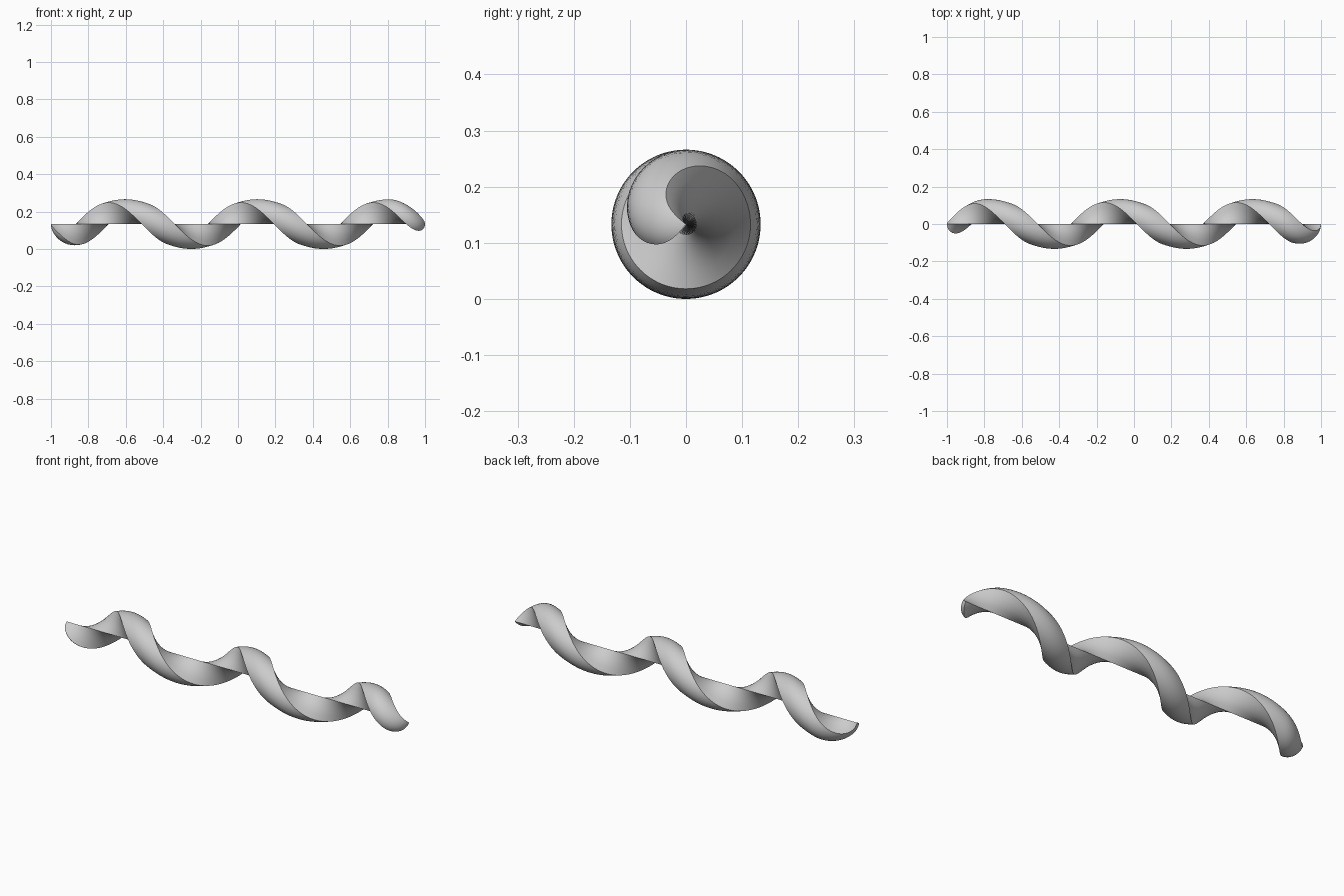
import bpy
import bmesh
import math

cube = bpy.data.objects.get("Cube")
if cube:
    bpy.data.objects.remove(cube)

AXIS_Z = 0.133      # height of the straight inner edge
R_MID = 0.133       # radius at the middle of the bulged face
R_EDGE = 0.115      # radius of the two spiral edges
PITCH = 0.707       # length of one full turn
TIP = 0.2           # length of each rounded tip
ARC_STEPS, WALL_STEPS, TIP_STEPS, BODY_STEPS = 16, 4, 24, 200


def wedge_section():
    """Right-angled wedge with its corner on the axis and a bulged outer side."""
    k = R_EDGE * math.sqrt(0.5)
    centre = (R_MID ** 2 - 2 * k * k) / (2 * (R_MID - k))
    radius = R_MID - centre
    half = math.atan2(k, k - centre)
    arc = []
    for i in range(ARC_STEPS + 1):
        a = half * (2 * i / ARC_STEPS - 1)
        arc.append((centre + radius * math.cos(a), radius * math.sin(a)))
    rise = [(k * i / WALL_STEPS, -k * i / WALL_STEPS) for i in range(WALL_STEPS)]
    back = [(u, -v) for u, v in reversed(rise[1:])]
    return rise + arc + back


def stations():
    """Positions along x with the section scale, rounded off at both tips."""
    angles = [math.pi / 2 * (i + 0.4) / (TIP_STEPS + 0.4) for i in range(TIP_STEPS)]
    tip = [(TIP * (1 - math.cos(a)), math.sin(a)) for a in angles]
    length = 2 - 2 * TIP
    body = [(-1 + TIP + length * i / BODY_STEPS, 1) for i in range(BODY_STEPS + 1)]
    return ([(-1 + d, s) for d, s in tip] + body
            + [(1 - d, s) for d, s in reversed(tip)])


# Twisted ribbon: the wedge turned about the x axis
bm = bmesh.new()
section = wedge_section()
rings = []
for x, s in stations():
    turn = math.tau * (x + 0.78) / PITCH
    c, n = math.cos(turn) * s, math.sin(turn) * s
    rings.append([bm.verts.new((x, u * c - v * n, AXIS_Z + u * n + v * c))
                  for u, v in section])
for a, b in zip(rings, rings[1:]):
    for i in range(len(section)):
        j = (i + 1) % len(section)
        bm.faces.new((a[i], a[j], b[j], b[i]))

# Pointed ends close on the axis
for ring, x in ((rings[0], -1), (rings[-1], 1)):
    point = bm.verts.new((x, 0, AXIS_Z))
    for i in range(len(section)):
        bm.faces.new((ring[i], ring[(i + 1) % len(section)], point))
bmesh.ops.recalc_face_normals(bm, faces=bm.faces)

mesh = bpy.data.meshes.new("twisted_ribbon")
bm.to_mesh(mesh)
bm.free()
ribbon = bpy.data.objects.new("twisted_ribbon", mesh)
bpy.context.collection.objects.link(ribbon)

grey = bpy.data.materials.new("light_grey")
grey.use_nodes = True
colour = (0.6, 0.6, 0.6, 1)
grey.diffuse_color = colour
grey.node_tree.nodes["Principled BSDF"].inputs["Base Color"].default_value = colour
mesh.materials.append(grey)

bpy.ops.object.select_all(action='DESELECT')
ribbon.select_set(True)
bpy.context.view_layer.objects.active = ribbon
bpy.ops.object.shade_smooth_by_angle(angle=math.radians(40))
